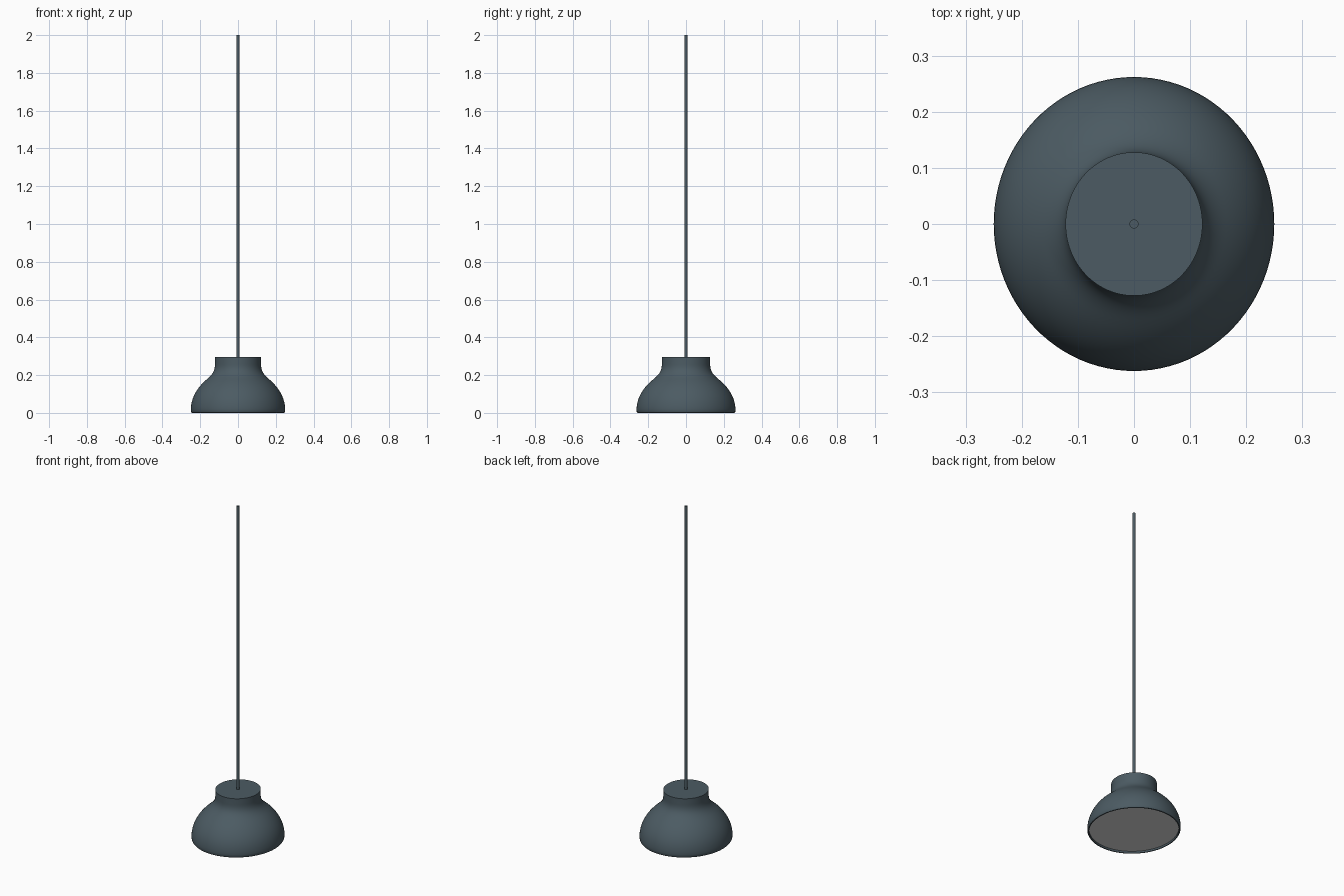
import bpy, bmesh, math
from mathutils import Vector
from mathutils.geometry import interpolate_bezier

cube = bpy.data.objects.get("Cube")
if cube:
    bpy.data.objects.remove(cube, do_unlink=True)

SIDES = 96
DEPTH = 1.048  # the shade is slightly deeper than wide


def material(name, rgb):
    mat = bpy.data.materials.new(name)
    mat.use_nodes = True
    colour = (*rgb, 1)
    mat.diffuse_color = colour
    mat.node_tree.nodes["Principled BSDF"].inputs["Base Color"].default_value = colour
    return mat


def lathe(name, profile, mat, sides=SIDES, depth=DEPTH):
    """Spin (radius, height) points round z; points on the axis close the ends."""
    bm = bmesh.new()
    verts = [bm.verts.new((r, 0, z)) for r, z in profile]
    edges = [bm.edges.new(pair) for pair in zip(verts, verts[1:])]
    bmesh.ops.spin(bm, geom=verts + edges, cent=(0, 0, 0), axis=(0, 0, 1),
                   angle=math.tau, steps=sides, use_duplicate=False)
    bmesh.ops.remove_doubles(bm, verts=bm.verts, dist=0.00005)
    bmesh.ops.scale(bm, vec=(1, depth, 1), verts=bm.verts)
    bmesh.ops.recalc_face_normals(bm, faces=bm.faces)
    mesh = bpy.data.meshes.new(name)
    bm.to_mesh(mesh)
    bm.free()
    mesh.materials.append(mat)
    obj = bpy.data.objects.new(name, mesh)
    bpy.context.collection.objects.link(obj)
    bpy.ops.object.select_all(action="DESELECT")
    obj.select_set(True)
    bpy.context.view_layer.objects.active = obj
    bpy.ops.object.shade_smooth_by_angle(angle=math.radians(40))
    return obj


def bezier(*points, count=14):
    curve = interpolate_bezier(*[Vector((r, z, 0)) for r, z in points], count)
    return [(p.x, p.y) for p in curve]


slate = material("slate_blue_grey", (0.072, 0.105, 0.125))
white = material("diffuser_white", (0.7, 0.7, 0.7))

# Shade: inner lip, rounded rim, bowl, flared neck and flat cap
bowl = bezier((0.25, 0.02), (0.247, 0.085), (0.215, 0.135), (0.165, 0.178))
neck = bezier((0.165, 0.178), (0.135, 0.204), (0.122, 0.222), (0.122, 0.258))
lip = [(0.24, 0.014), (0.24, 0.001), (0.242, 0), (0.246, 0.001), (0.249, 0.006)]
lathe("shade", lip + bowl + neck[1:] + [(0.122, 0.295), (0, 0.295)], slate)

# Diffuser: flat disc just inside the rim
lathe("diffuser", [(0, 0.012), (0.241, 0.012)], white)

# Cord: thin rod rising from the cap
lathe("cord", [(0, 0.29), (0.008, 0.29), (0.008, 2), (0, 2)], slate, 24, 1)
